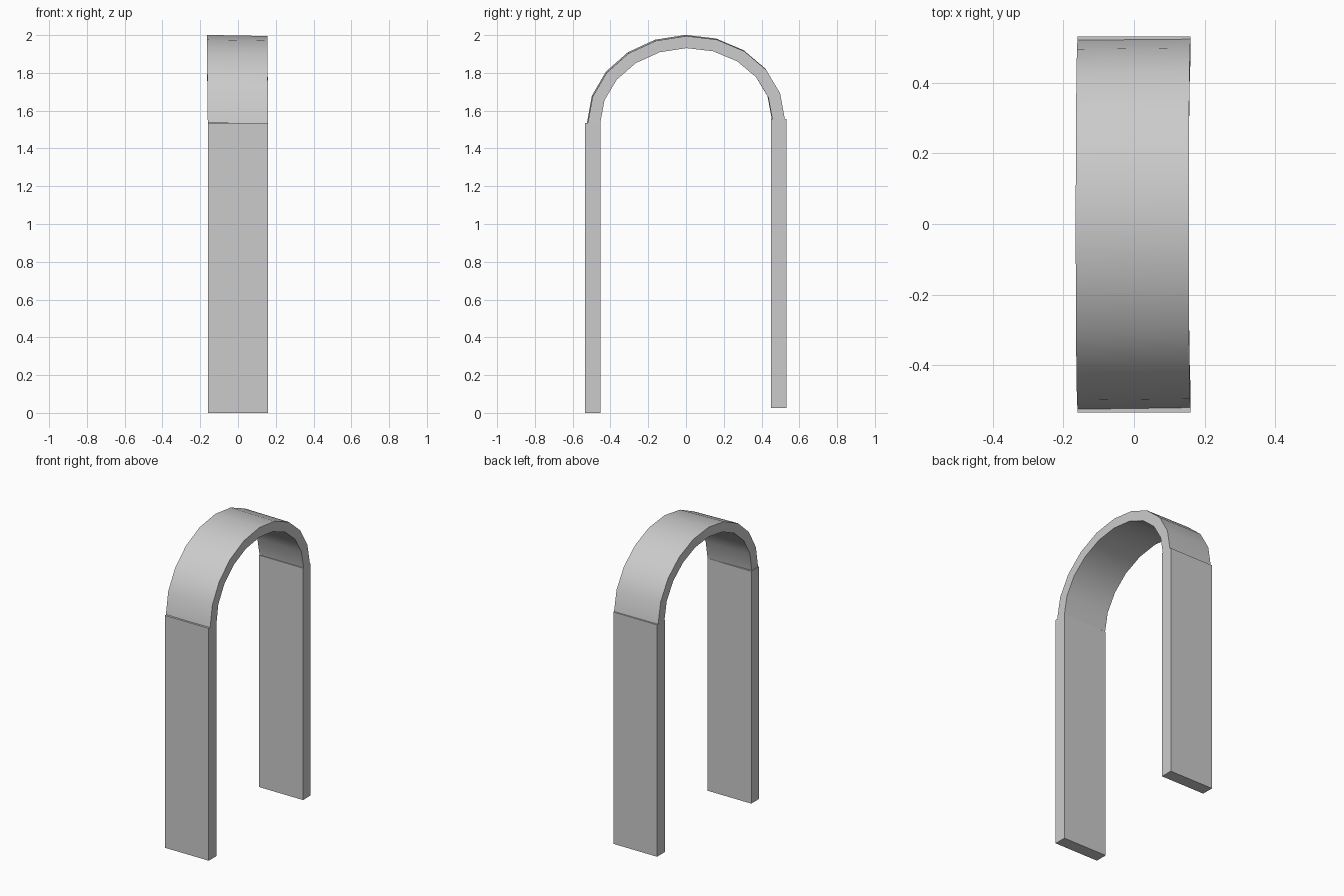
import bpy, bmesh, math

if "Cube" in bpy.data.objects:
    bpy.data.objects.remove(bpy.data.objects["Cube"])

HALF_W = 0.16


def add_mesh(name, bm):
    bmesh.ops.recalc_face_normals(bm, faces=bm.faces)
    me = bpy.data.meshes.new(name)
    bm.to_mesh(me)
    bm.free()
    ob = bpy.data.objects.new(name, me)
    bpy.context.collection.objects.link(ob)
    return ob


def box(name, y0, y1, z0, z1):
    bm = bmesh.new()
    bmesh.ops.create_cube(bm, size=1)
    for v in bm.verts:
        v.co.x *= 2 * HALF_W
        v.co.y = (y0 + y1) / 2 + v.co.y * (y1 - y0)
        v.co.z = (z0 + z1) / 2 + v.co.z * (z1 - z0)
    return add_mesh(name, bm)


# Upright legs, the back one set slightly higher
box("front_leg", -0.534, -0.453, 0.0, 1.535)
box("back_leg", 0.45, 0.531, 0.025, 1.557)

# Ten-segment half-ellipse arch, tilted and skewed very slightly
SEGMENTS = 10
CENTRE_Z = 1.545


def arch_point(x, a, b, t):
    y, z = a * math.cos(t), b * math.sin(t)
    return (x - 0.005 * math.sin(t),
            y + 0.012 * x,
            CENTRE_Z + z + 0.019 * y - 0.018 * x)


bm = bmesh.new()
rings = []
for i in range(SEGMENTS + 1):
    t = math.pi * i / SEGMENTS
    rings.append([bm.verts.new(arch_point(x, a, b, t)) for x, a, b in (
        (-HALF_W, 0.522, 0.453), (HALF_W, 0.522, 0.453),
        (HALF_W, 0.456, 0.389), (-HALF_W, 0.456, 0.389))])
for r, s in zip(rings, rings[1:]):
    for k in range(4):
        n = (k + 1) % 4
        bm.faces.new((r[k], r[n], s[n], s[k]))
bm.faces.new(rings[0])
bm.faces.new(rings[-1])
arch = add_mesh("arch_top", bm)

# Smooth along the curve, sharp at the rims
bpy.context.view_layer.objects.active = arch
arch.select_set(True)
bpy.ops.object.shade_smooth_by_angle(angle=math.radians(35))
